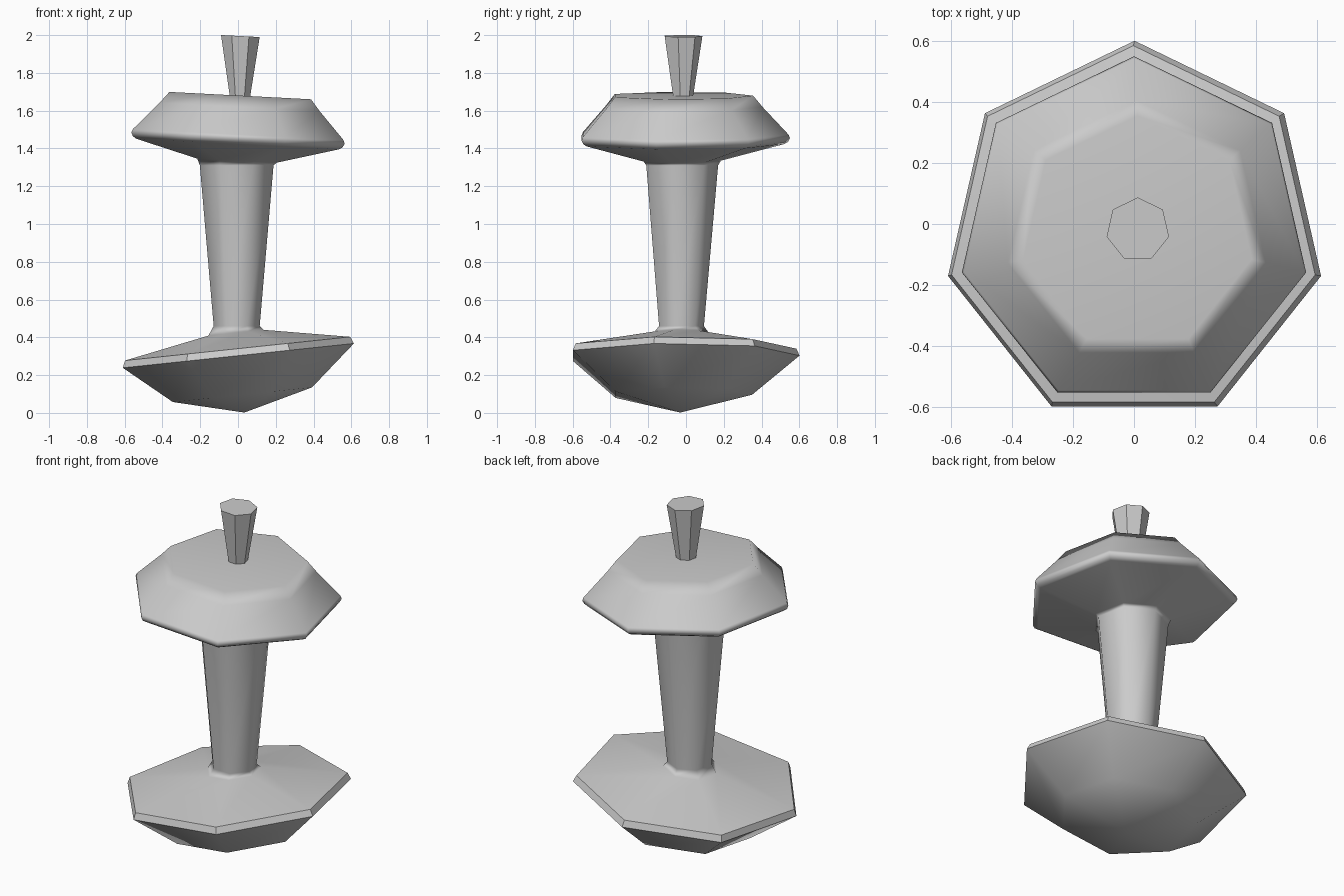
import bpy, bmesh, math
from mathutils import Vector, Matrix

if "Cube" in bpy.data.objects:
    bpy.data.objects.remove(bpy.data.objects["Cube"])

SIDES = 7


def ring(r, dz, pivot, tilt=0.0):
    """Heptagon (one vertex towards +y), offset dz along an axis tilted about y."""
    m = Matrix.Translation(pivot) @ Matrix.Rotation(tilt, 4, 'Y')
    if r == 0:
        return [m @ Vector((0, 0, dz))]
    a = [math.pi / 2 + i * math.tau / SIDES for i in range(SIDES)]
    return [m @ Vector((r * math.cos(t), r * math.sin(t), dz)) for t in a]


def loft(name, rings):
    """rings: (points, ring edge sharp, side edges above sharp)."""
    bm = bmesh.new()
    loops = [[bm.verts.new(p) for p in pts] for pts, _, _ in rings]
    for a, b in zip(loops, loops[1:]):
        for i in range(SIDES):
            j = (i + 1) % SIDES
            if len(a) == 1:
                bm.faces.new((a[0], b[j], b[i]))
            else:
                bm.faces.new((a[i], a[j], b[j], b[i]))
    if len(loops[0]) > 1:
        bm.faces.new(loops[0][::-1])
    bm.faces.new(loops[-1])
    for f in bm.faces:
        f.smooth = True
    for k, (loop, (_, sharp_ring, sharp_side)) in enumerate(zip(loops, rings)):
        if len(loop) == 1:
            continue
        for i in range(SIDES):
            bm.edges.get((loop[i], loop[(i + 1) % SIDES])).smooth = not sharp_ring
            if k + 1 < len(loops):
                bm.edges.get((loop[i], loops[k + 1][i])).smooth = not sharp_side
    bmesh.ops.recalc_face_normals(bm, faces=bm.faces)
    me = bpy.data.meshes.new(name)
    bm.to_mesh(me)
    bm.free()
    ob = bpy.data.objects.new(name, me)
    bpy.context.collection.objects.link(ob)
    mod = ob.modifiers.new("weighted_normals", 'WEIGHTED_NORMAL')
    mod.keep_sharp = True
    return ob


body = []

# tilted base disc: pointed underside, chamfered rim, shallow top
for r, dz, sr, ss in [(0, -0.32, 0, 0), (0.38, -0.225, 0, 0), (0.631, -0.017, 1, 1),
                      (0.615, 0.02, 1, 0), (0.15, 0.105, 0, 0)]:
    body.append((ring(r, dz, (0, -0.03, 0.32), -0.105), sr, ss))

# upright tapered stem
for r, z, ss in [(0.125, 0.46, 1), (0.2, 1.31, 0)]:
    body.append((ring(r, z, (-0.007, -0.03, 0)), 0, ss))

# tilted upper disc: rounded rim, sloped sides, flat top
for r, dz, ss in [(0.215, -0.12, 0), (0.55, -0.032, 0), (0.57, -0.02, 0), (0.58, 0.0, 0),
                  (0.573, 0.018, 1), (0.435, 0.165, 0), (0.385, 0.225, 0)]:
    body.append((ring(r, dz, (0, -0.03, 1.455), 0.052), 0, ss))

loft("body", body)

# flared peg on top
loft("top_peg", [(ring(0.053, 0, (0.01, -0.018, 1.66), 0.052), 1, 1),
                 (ring(0.105, 0, (0.0125, -0.018, 1.995), 0.052), 1, 1)])
